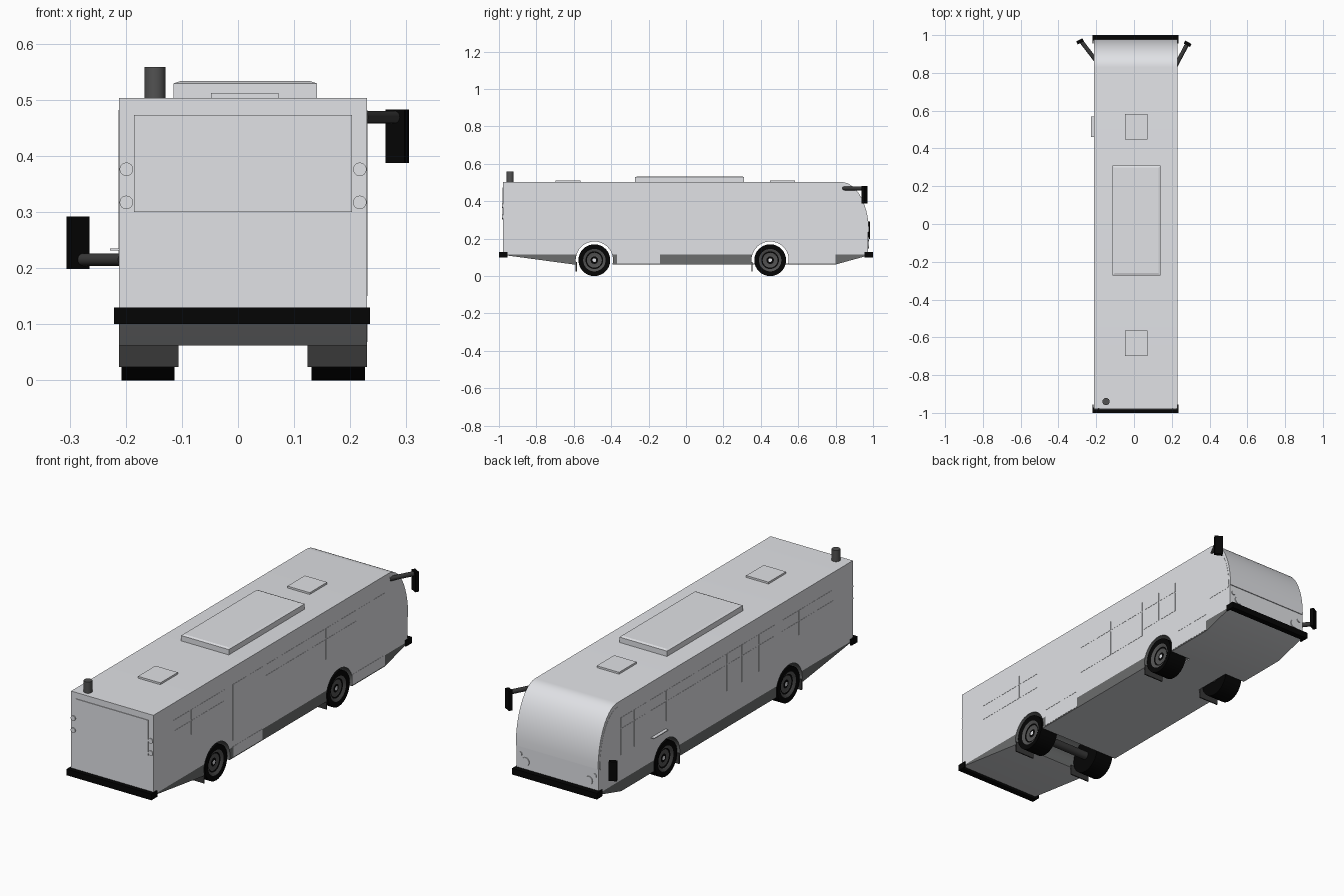
import bpy, bmesh, math
from mathutils import Vector, Matrix

cube = bpy.data.objects.get("Cube")
if cube:
    bpy.data.objects.remove(cube, do_unlink=True)


def material(name, *rgb):
    m = bpy.data.materials.new(name)
    m.use_nodes = True
    m.diffuse_color = (*rgb, 1)
    m.node_tree.nodes["Principled BSDF"].inputs["Base Color"].default_value = (*rgb, 1)
    return m


PAINT = material("light_grey_paint", 0.75, 0.76, 0.79)
UNDER = material("underside_grey", 0.62, 0.63, 0.65)
SKIRT = material("dark_grey_skirt", 0.15, 0.155, 0.155)
METAL = material("grey_metal", 0.085, 0.085, 0.085)
PLASTIC = material("charcoal_plastic", 0.04, 0.04, 0.04)
BLACK = material("black_rubber", 0.0015, 0.0015, 0.0015)

LEFT, RIGHT, MID = 0.23, -0.212, 0.009
AXLES = {"rear": -0.49, "front": 0.45}
WHEEL_Z, ARCH_R, FLOOR_Z, SKIRT_Z = 0.085, 0.1, 0.062, 0.116


def finish(bm, name, mats, smooth=False):
    bmesh.ops.recalc_face_normals(bm, faces=bm.faces)
    mesh = bpy.data.meshes.new(name)
    bm.to_mesh(mesh)
    bm.free()
    for m in mats:
        mesh.materials.append(m)
    if smooth:
        mesh.shade_smooth()
        mesh.set_sharp_from_angle(angle=math.radians(30))
    obj = bpy.data.objects.new(name, mesh)
    bpy.context.scene.collection.objects.link(obj)


def box(name, xs, ys, zs, mat, turn=0, taper=0):
    bm = bmesh.new()
    bmesh.ops.create_cube(bm, size=1)
    size = [abs(a[1] - a[0]) for a in (xs, ys, zs)]
    centre = Vector([(a[0] + a[1]) / 2 for a in (xs, ys, zs)])
    for v in bm.verts:
        inset = taper if v.co.z > 0 else 0
        v.co = Vector((v.co.x * (size[0] - 2 * inset), v.co.y * (size[1] - 2 * inset), v.co.z * size[2]))
    bm.transform(Matrix.Translation(centre) @ Matrix.Rotation(math.radians(turn), 4, "Z"))
    finish(bm, name, [mat])


def rod(name, start, end, radius, mat, sides=24):
    a, b = Vector(start), Vector(end)
    bm = bmesh.new()
    bmesh.ops.create_cone(bm, cap_ends=True, segments=sides, radius1=radius,
                          radius2=radius, depth=(b - a).length)
    turn = (b - a).to_track_quat("Z", "Y").to_matrix().to_4x4()
    bm.transform(Matrix.Translation((a + b) / 2) @ turn)
    finish(bm, name, [mat], True)


def extrude_profile(points, x0, x1):
    bm = bmesh.new()
    face = bm.faces.new([bm.verts.new((x0, y, z)) for y, z in points])
    new = bmesh.ops.extrude_face_region(bm, geom=[face])["geom"]
    bmesh.ops.translate(bm, vec=(x1 - x0, 0, 0),
                        verts=[v for v in new if isinstance(v, bmesh.types.BMVert)])
    # The extrusion keeps its starting face only if it is put back
    if not face.is_valid:
        bmesh.ops.holes_fill(bm, edges=[e for e in bm.edges if e.is_boundary])
    bmesh.ops.recalc_face_normals(bm, faces=bm.faces)
    return bm


def nose(scale=1.0, steps=14):
    """Curved front edge, from the roof down to the windscreen base."""
    return [(0.83 + 0.148 * scale * math.sin(i / steps * math.pi / 2),
             0.235 + 0.268 * scale * math.cos(i / steps * math.pi / 2)) for i in range(steps + 1)]


def arch(y, steps=20):
    """Wheel arch outline, from its front foot over to its rear foot."""
    low = math.asin((FLOOR_Z - WHEEL_Z) / ARCH_R)
    angles = [low + (math.pi - 2 * low) * i / steps for i in range(steps + 1)]
    return [(y + ARCH_R * math.cos(a), WHEEL_Z + ARCH_R * math.sin(a)) for a in angles]


# Body shell with wheel arches: dark skirt sides, grey underside, painted above
profile = [(-0.978, 0.503)] + nose() + [(0.974, 0.235), (0.974, 0.11), (0.8, FLOOR_Z)]
profile += arch(AXLES["front"]) + arch(AXLES["rear"]) + [(-0.6, FLOOR_Z), (-0.978, 0.113)]
bm = extrude_profile(profile, RIGHT, LEFT)
bmesh.ops.bisect_plane(bm, geom=bm.verts[:] + bm.edges[:] + bm.faces[:],
                       plane_co=(0, 0, SKIRT_Z), plane_no=(0, 0, 1))
for f in bm.faces:
    c = f.calc_center_median()
    in_arch = any(math.hypot(c.y - y, c.z - WHEEL_Z) < ARCH_R + 0.003 for y in AXLES.values())
    if abs(f.normal.x) > 0.5:
        f.material_index = 2 if c.z < SKIRT_Z else 0
    elif in_arch:
        f.material_index = 2
    elif f.normal.z < -0.5:
        f.material_index = 1
finish(bm, "body", [PAINT, UNDER, SKIRT], True)
box("front_floor", (-0.1, 0.118), (0.35, 0.55), (FLOOR_Z, 0.068), UNDER)


# Wheels: stepped rings turned about the axle
def wheel(name, y, x_out, side):
    rings = [(0.095, 0.02, BLACK), (0.095, 0.085, BLACK), (0, 0.085, BLACK), (0.002, 0.06, BLACK),
             (0.01, 0.047, METAL), (0.013, 0.04, BLACK), (0.014, 0.02, METAL),
             (0.012, 0.01, BLACK)]
    mats = [PAINT, METAL, BLACK]
    n = 32
    bm = bmesh.new()
    loops = []
    for depth, r, _ in rings:
        loops.append([bm.verts.new((x_out - side * depth, y + r * math.cos(2 * math.pi * k / n),
                                    WHEEL_Z + r * math.sin(2 * math.pi * k / n))) for k in range(n)])
    for i in range(len(rings) - 1):
        for k in range(n):
            j = (k + 1) % n
            f = bm.faces.new((loops[i][k], loops[i][j], loops[i + 1][j], loops[i + 1][k]))
            f.material_index = mats.index(rings[i + 1][2])
    bm.faces.new(loops[0]).material_index = 2
    bm.faces.new(loops[-1]).material_index = 0
    finish(bm, name, mats, True)


for end, y in AXLES.items():
    rod(end + "_axle", (-0.13, y, WHEEL_Z), (0.15, y, WHEEL_Z), 0.02, PLASTIC)
    for label, side, edge in (("left", 1, LEFT), ("right", -1, RIGHT)):
        wheel(f"{end}_{label}_wheel", y, edge - side * 0.004, side)
        box(f"{end}_{label}_mud_flap", (edge, edge - side * 0.106), (y - 0.1, y - 0.094),
            (0.024, 0.075), PLASTIC)

# Bumpers with short wrapped ends
for end, s in (("front", 1), ("rear", -1)):
    box(end + "_bumper", (-0.221, 0.235), (s * 0.972, s), (0.1, 0.13), BLACK)
    for label, x in (("left", 0.2315), ("right", -0.217)):
        box(f"{end}_{label}_bumper_end", (x - 0.0035, x + 0.0035), (s * 0.955, s * 0.98),
            (0.1, 0.13), BLACK)

# Roof equipment
box("roof_unit", (-0.115, 0.141), (-0.272, 0.31), (0.5, 0.529), PAINT)
box("roof_unit_lid", (-0.115, 0.141), (-0.272, 0.31), (0.529, 0.533), PAINT, taper=0.012)
for name, y in (("front_hatch", 0.515), ("rear_hatch", -0.632)):
    box(name, (-0.048, 0.072), (y - 0.067, y + 0.067), (0.5, 0.512), PAINT)
rod("exhaust_stack", (-0.148, -0.94, 0.5), (-0.148, -0.94, 0.558), 0.019, METAL)

# Rear window and lamps, headlamps
box("rear_window", (-0.185, 0.203), (-0.981, -0.976), (0.3, 0.473), PAINT)
for label, s in (("left", 1), ("right", -1)):
    x = MID + s * 0.208
    for tier, z in (("upper", 0.376), ("lower", 0.317)):
        rod(f"{tier}_{label}_rear_lamp", (x, -0.97, z), (x, -0.983, z), 0.012, PAINT)
    for kind, dx, z, r in (("headlamp", 0.17, 0.168, 0.02), ("indicator", 0.2, 0.198, 0.011)):
        rod(f"{label}_{kind}", (MID + s * dx, 0.965, z), (MID + s * dx, 0.978, z), r, PAINT)


# Side windows and doors as thin plates
def pane(name, edge, ys, zs):
    side = 1 if edge > 0 else -1
    box(name, (edge - side * 0.002, edge + side * 0.001), ys, zs, PAINT)


def window_row(name, edge, start, end, count, low, high, transom):
    gap, width = 0.005, (end - start) / count
    for i in range(count):
        ys = (start + i * width + gap, start + (i + 1) * width - gap)
        pane(f"{name}_{i + 1}_lower", edge, ys, (low, transom - 0.003))
        pane(f"{name}_{i + 1}_upper", edge, ys, (transom + 0.003, high))


for label, edge in (("left", LEFT), ("right", RIGHT)):
    window_row(f"{label}_rear_window", edge, -0.83, -0.42, 3, 0.3, 0.42, 0.37)
    window_row(f"{label}_middle_window", edge, -0.12, 0.34, 4, 0.24, 0.42, 0.37)
    window_row(f"{label}_forward_window", edge, 0.34, 0.58, 2, 0.27, 0.42, 0.37)
    inner, outer = sorted((edge * 0.99, edge + math.copysign(0.001, edge)))
    glass = [(0.83, 0.225)] + nose(0.92) + [(0.96, 0.225)]
    finish(extrude_profile(glass, inner, outer), label + "_cab_glass", [PAINT])

for name, a, b, sill_start in (("rear_door", -0.37, -0.14, -0.37), ("front_door", 0.6, 0.8, 0.548)):
    mid = (a + b) / 2
    pane(name + "_rear_leaf", LEFT, (a, mid - 0.01), (0.15, 0.42))
    pane(name + "_front_leaf", LEFT, (mid + 0.01, b), (0.15, 0.42))
    pane(name + "_sill", LEFT, (sill_start, b), (0.068, 0.118))
window_row("right_middle_rear_window", RIGHT, -0.38, -0.12, 2, 0.24, 0.42, 0.37)
window_row("right_driver_window", RIGHT, 0.6, 0.81, 2, 0.24, 0.42, 0.37)
box("right_side_ledge", (-0.228, -0.21), (0.46, 0.57), (0.231, 0.235), PAINT)

# Mirrors: high on the left, low on the right
rod("left_mirror_arm", (0.222, 0.84, 0.469), (0.283, 0.955, 0.469), 0.011, PLASTIC)
box("left_mirror", (0.265, 0.303), (0.945, 0.963), (0.387, 0.483), BLACK, -28)
rod("right_mirror_arm", (-0.205, 0.87, 0.215), (-0.278, 0.965, 0.215), 0.011, PLASTIC)
box("right_mirror", (-0.304, -0.267), (0.958, 0.976), (0.198, 0.292), BLACK, 28)
